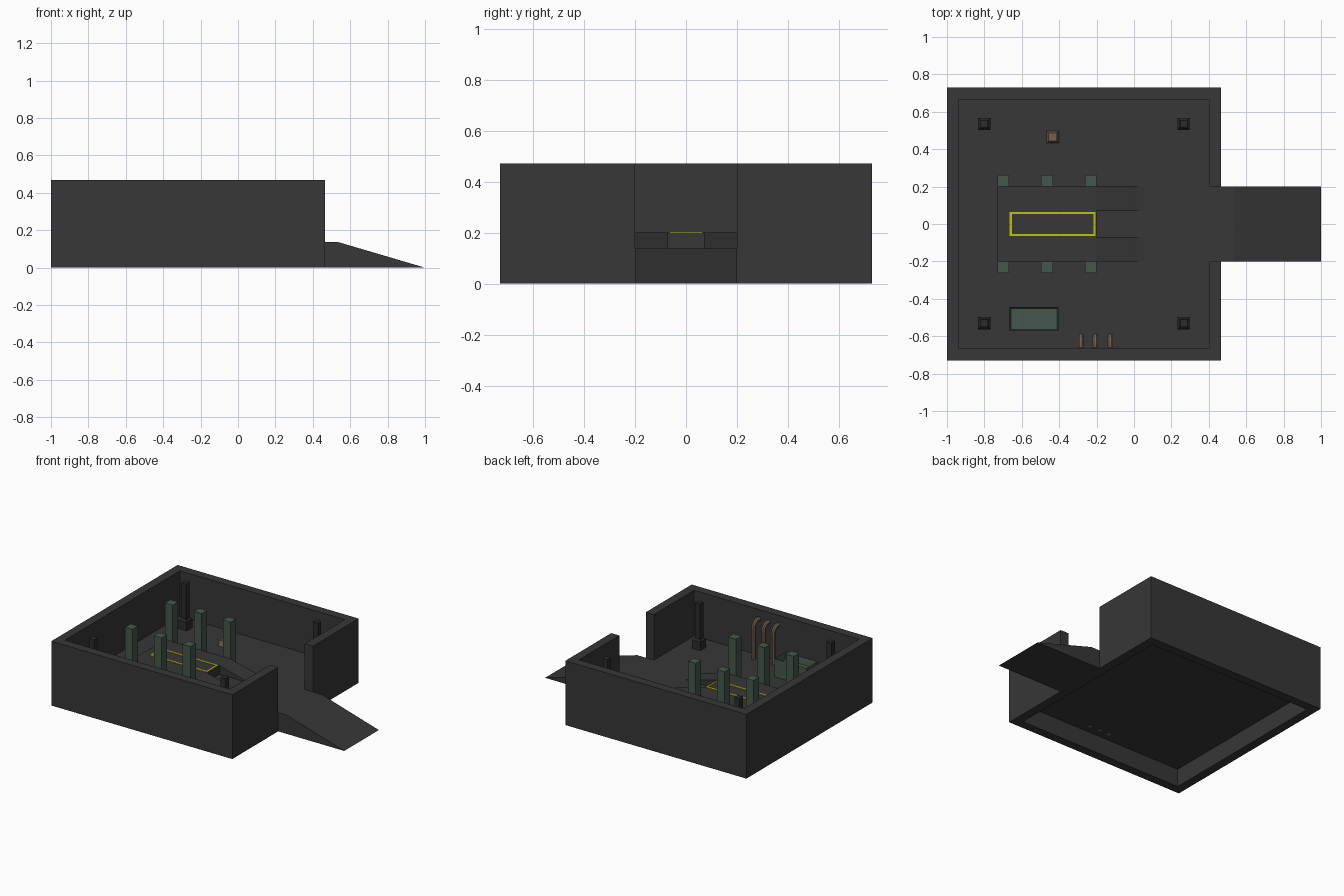
import bpy, bmesh, math
from mathutils import Vector

if "Cube" in bpy.data.objects:
    bpy.data.objects.remove(bpy.data.objects["Cube"])


def mat(name, r, g, b):
    m = bpy.data.materials.new(name)
    m.diffuse_color = (r, g, b, 1)
    m.use_nodes = True
    m.node_tree.nodes["Principled BSDF"].inputs["Base Color"].default_value = m.diffuse_color
    return m


GREY = mat("concrete grey", 0.038, 0.038, 0.038)
DARK = mat("dark grey", 0.025, 0.025, 0.026)
GREEN = mat("dull green", 0.060, 0.095, 0.070)
BROWN = mat("pipe brown", 0.17, 0.115, 0.075)
YELLOW = mat("line yellow", 0.55, 0.53, 0.005)

FLOOR = 0.137
TOP = 0.47


def finish(name, bm, material):
    bmesh.ops.recalc_face_normals(bm, faces=bm.faces)
    me = bpy.data.meshes.new(name)
    bm.to_mesh(me)
    bm.free()
    me.materials.append(material)
    ob = bpy.data.objects.new(name, me)
    bpy.context.collection.objects.link(ob)
    return ob


def prism(name, points, offset, material):
    """Extrude a closed polygon along an offset vector."""
    bm = bmesh.new()
    face = bm.faces.new([bm.verts.new(p) for p in points])
    res = bmesh.ops.extrude_face_region(bm, geom=[face], use_keep_orig=True)
    verts = [v for v in res["geom"] if isinstance(v, bmesh.types.BMVert)]
    bmesh.ops.translate(bm, verts=verts, vec=offset)
    return finish(name, bm, material)


def box(name, x0, x1, y0, y1, z0, z1, material):
    return prism(name, [(x0, y0, z0), (x1, y0, z0), (x1, y1, z0), (x0, y1, z0)],
                 (0, 0, z1 - z0), material)


def tapered(name, x, y, z0, z1, half0, half1, material):
    """Square block whose top is smaller than its base."""
    ob = box(name, x - half0, x + half0, y - half0, y + half0, z0, z1, material)
    for v in ob.data.vertices:
        if v.co.z > (z0 + z1) / 2:
            v.co.x = x + (v.co.x - x) * half1 / half0
            v.co.y = y + (v.co.y - y) * half1 / half0
    return ob


# Outer wall: C-shaped plan with the doorway on the right
half = [(0.465, 0.20), (0.465, 0.73), (-1.0, 0.73)]
inner = [(-0.935, 0.665), (0.40, 0.665), (0.40, 0.20)]
plan = (half + [(x, -y) for x, y in reversed(half)]
        + [(x, -y) for x, y in reversed(inner)] + inner)
prism("outer_wall", [(x, y, 0) for x, y in plan], (0, 0, TOP), GREY)
box("door_sill", 0.40, 0.465, -0.20, 0.20, 0, FLOOR, GREY)

# Raised floor, hollow underneath
box("floor", -0.935, 0.40, -0.665, 0.665, FLOOR - 0.006, FLOOR, GREY)

# Entrance ramp
prism("entrance_ramp", [(0.465, -0.2, 0), (1.0, -0.2, 0), (0.535, -0.2, FLOOR),
                        (0.465, -0.2, FLOOR)], (0, 0.4, 0), GREY)

# Lift platform with two sloping wheel tracks
box("lift_platform", -0.73, -0.20, -0.20, 0.20, FLOOR, 0.20, GREY)
for side, y in (("front", -0.20), ("back", 0.07)):
    prism(side + "_wheel_track", [(-0.20, y, FLOOR), (0.055, y, FLOOR), (-0.20, y, 0.20)],
          (0, 0.13, 0), GREY)

# Yellow marking on the platform
for s in (-1, 1):
    yc = s * 0.059
    box("long_marking", -0.665, -0.205, yc - 0.006, yc + 0.006, 0.20, 0.204, YELLOW)
    xc = -0.435 + s * 0.224
    box("short_marking", xc - 0.006, xc + 0.006, -0.053, 0.053, 0.20, 0.204, YELLOW)

# Six lift posts
for x in (-0.70, -0.465, -0.232):
    for s in (-1, 1):
        ya, yb = sorted((s * 0.20, s * 0.263))
        box("lift_post", x - 0.031, x + 0.031, ya, yb, FLOOR, 0.467, GREEN)

# Corner columns on square bases
for x in (-0.80, 0.265):
    for y in (-0.53, 0.535):
        box("column_base", x - 0.033, x + 0.033, y - 0.033, y + 0.033, FLOOR, 0.20, DARK)
        tapered("column_collar", x, y, 0.20, 0.212, 0.033, 0.022, DARK)
        box("column", x - 0.02, x + 0.02, y - 0.02, y + 0.02, 0.212, TOP, DARK)

# Open green bin
bin_ob = box("green_bin", -0.665, -0.405, -0.57, -0.445, FLOOR, 0.27, GREEN)
bm = bmesh.new()
bm.from_mesh(bin_ob.data)
bm.normal_update()
lid = [f for f in bm.faces if f.normal.z > 0.9]
bmesh.ops.inset_region(bm, faces=lid, thickness=0.01)
bmesh.ops.translate(bm, verts=lid[0].verts[:], vec=(0, 0, -0.05))
bm.to_mesh(bin_ob.data)
bm.free()

# Small brown block
tapered("small_block", -0.435, 0.465, FLOOR, 0.175, 0.033, 0.022, BROWN)

# Three pipes bending into the front wall
path = [Vector((0, -0.60, FLOOR - 0.008)), Vector((0, -0.60, 0.36))]
for i in range(1, 5):
    a = math.radians(90 * i / 4)
    path.append(Vector((0, -0.60 - 0.045 * (1 - math.cos(a)), 0.36 + 0.045 * math.sin(a))))
path.append(Vector((0, -0.66, 0.405)))
SIDES = 8
for x in (-0.285, -0.207, -0.127):
    bm = bmesh.new()
    rings = []
    for i, p in enumerate(path):
        t = (path[min(i + 1, len(path) - 1)] - path[max(i - 1, 0)]).normalized()
        n = Vector((1, 0, 0)).cross(t)
        ring = []
        for k in range(SIDES):
            a = 2 * math.pi * (k + 0.5) / SIDES
            q = p + 0.016 * (math.cos(a) * Vector((1, 0, 0)) + math.sin(a) * n)
            ring.append(bm.verts.new(q + Vector((x, 0, 0))))
        rings.append(ring)
    for a, b in zip(rings, rings[1:]):
        for k in range(SIDES):
            j = (k + 1) % SIDES
            bm.faces.new((a[k], a[j], b[j], b[k]))
    bm.faces.new(rings[0])
    bm.faces.new(rings[-1])
    finish("bent_pipe", bm, BROWN)
